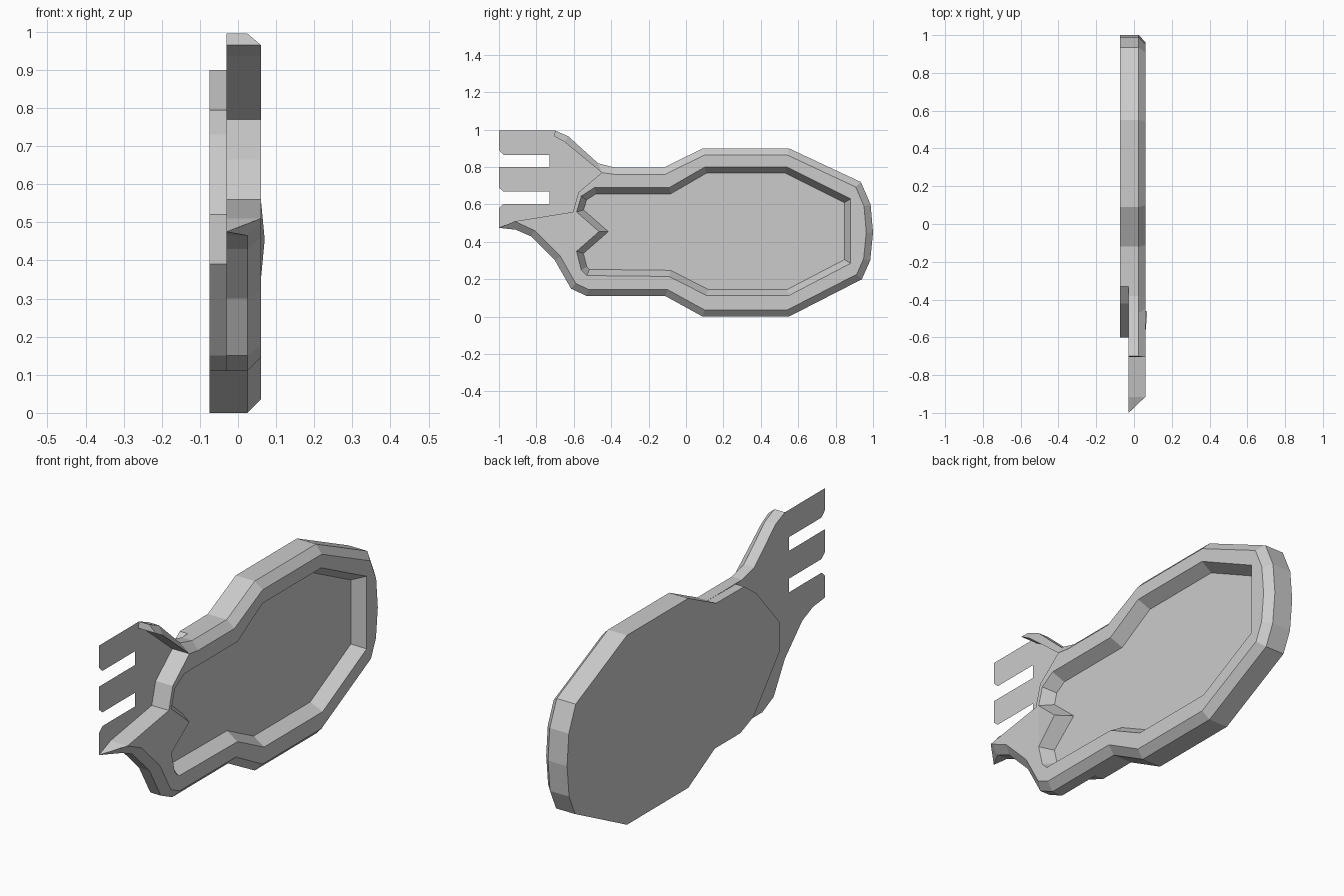
import bpy, bmesh
from mathutils import Vector

if "Cube" in bpy.data.objects:
    bpy.data.objects.remove(bpy.data.objects["Cube"])

BACK, SHEET, FLOOR, SHOULDER, TOP = -0.075, -0.03, 0.0, 0.025, 0.06


def offset(pts, d, closed):
    """Mitred offset of a (y, z) path towards its left side."""
    out, n = [], len(pts)
    for i, p in enumerate(pts):
        p = Vector(p)
        a = Vector(pts[i - 1]) if (closed or i > 0) else None
        b = Vector(pts[(i + 1) % n]) if (closed or i < n - 1) else None
        dirs = [v.normalized() for v in ((p - a) if a else None, (b - p) if b else None) if v]
        normals = [Vector((-v.y, v.x)) for v in dirs]
        m = sum(normals, Vector((0, 0))).normalized()
        out.append(tuple(p + m * d / max(0.5, m.dot(normals[0]))))
    return out


def verts(bm, pts, x):
    return [bm.verts.new((x, y, z)) for y, z in pts]


def strip(bm, a, b, closed=False):
    n = len(a)
    for i in range(n if closed else n - 1):
        j = (i + 1) % n
        bm.faces.new((a[i], a[j], b[j], b[i]))


def finish(bm, name):
    bmesh.ops.remove_doubles(bm, verts=bm.verts, dist=0.0005)
    bmesh.ops.dissolve_degenerate(bm, edges=bm.edges, dist=0.0005)
    bmesh.ops.recalc_face_normals(bm, faces=bm.faces)
    me = bpy.data.meshes.new(name)
    bm.to_mesh(me)
    bm.free()
    ob = bpy.data.objects.new(name, me)
    bpy.context.collection.objects.link(ob)
    return ob


# Outline sections in (y, z), counter-clockwise seen from +x
lobe = [(-1, .475), (-.91, .465), (-.83, .43), (-.7, .3), (-.615, .15), (-.53, .11)]
hull = [(-.11, .11), (.09, 0), (.55, 0), (.94, .2), (.985, .3), (1, .45),
        (.987, .6), (.935, .72), (.55, .9), (.09, .9), (-.12, .797)]
fin = [(-.38, .797), (-.47, .82), (-.63, .965), (-.7, .995)]
back_left = [(-.33, .795), (-.42, .73), (-.6, .52), (-.6, .39), (-.4, .15), (-.3, .11)]

# Back plate: flat back and its side wall
bm = bmesh.new()
plate = hull + back_left
lo, hi = verts(bm, plate, BACK), verts(bm, plate, SHEET)
strip(bm, lo, hi, True)
bm.faces.new(lo[::-1])
finish(bm, "back_plate")

# Tray: outer wall, bevelled rim, flat rim top, sunken basin
bm = bmesh.new()
outer = lobe + hull + fin
edge = offset(outer, 0.036, False)
edge[0], edge[1], edge[-1] = (-.915, .51), (-.905, .505), (-.705, .965)
edge[-3] = (-.45, .77)
base = verts(bm, outer, SHEET)
shoulder = verts(bm, outer, SHOULDER)
shoulder[0].co.x = SHEET + 0.001
rim = verts(bm, edge, TOP)
strip(bm, base, shoulder)
strip(bm, shoulder, rim)

# Step from the rim down to the tail sheet
neck = verts(bm, [(-.575, .665), (-.605, .56)], TOP)
step = [rim[-1], rim[-2], rim[-3]] + neck + [rim[0]]
foot = verts(bm, [v.co.yz for v in step], SHEET)
strip(bm, step, foot)
bm.faces.new((base[-1], shoulder[-1], rim[-1], foot[0]))
bm.faces.new((base[0], rim[0], foot[-1]))

# Basin wall and floor
basin = [(-.585, .35), (-.56, .25), (-.53, .22), (-.09, .215), (.11, .113), (.55, .113),
         (.88, .285), (.88, .63), (.54, .8), (.1, .8), (-.09, .69), (-.49, .69),
         (-.56, .645), (-.585, .56), (-.465, .455)]
lip = verts(bm, basin, TOP)
floor = verts(bm, offset(basin, 0.033, True), FLOOR)
strip(bm, lip, floor, True)
bm.faces.new(floor)

# Rim top between the outer edge and the basin
loop = rim[:-2] + neck
edges = []
for ring in (loop, lip):
    for i, v in enumerate(ring):
        w = ring[(i + 1) % len(ring)]
        edges.append(bm.edges.get((v, w)) or bm.edges.new((v, w)))
bmesh.ops.triangle_fill(bm, use_beauty=True, use_dissolve=False, edges=edges, normal=(1, 0, 0))
lip[-1].co.x = 0.07
finish(bm, "tray_rim")

# Tail sheet with three tines
bm = bmesh.new()
tines = [(-1, .89), (-.975, .865), (-.73, .865), (-.73, .8), (-1, .8), (-1, .69),
         (-.975, .668), (-.73, .668), (-.73, .603), (-.975, .603), (-1, .58)]
sheet = verts(bm, lobe + back_left[::-1] + fin + [(-1, .995)] + tines, SHEET)
ring = [bm.edges.new((v, sheet[(i + 1) % len(sheet)])) for i, v in enumerate(sheet)]
bmesh.ops.triangle_fill(bm, use_beauty=True, use_dissolve=False, edges=ring, normal=(1, 0, 0))
finish(bm, "tail_sheet")
